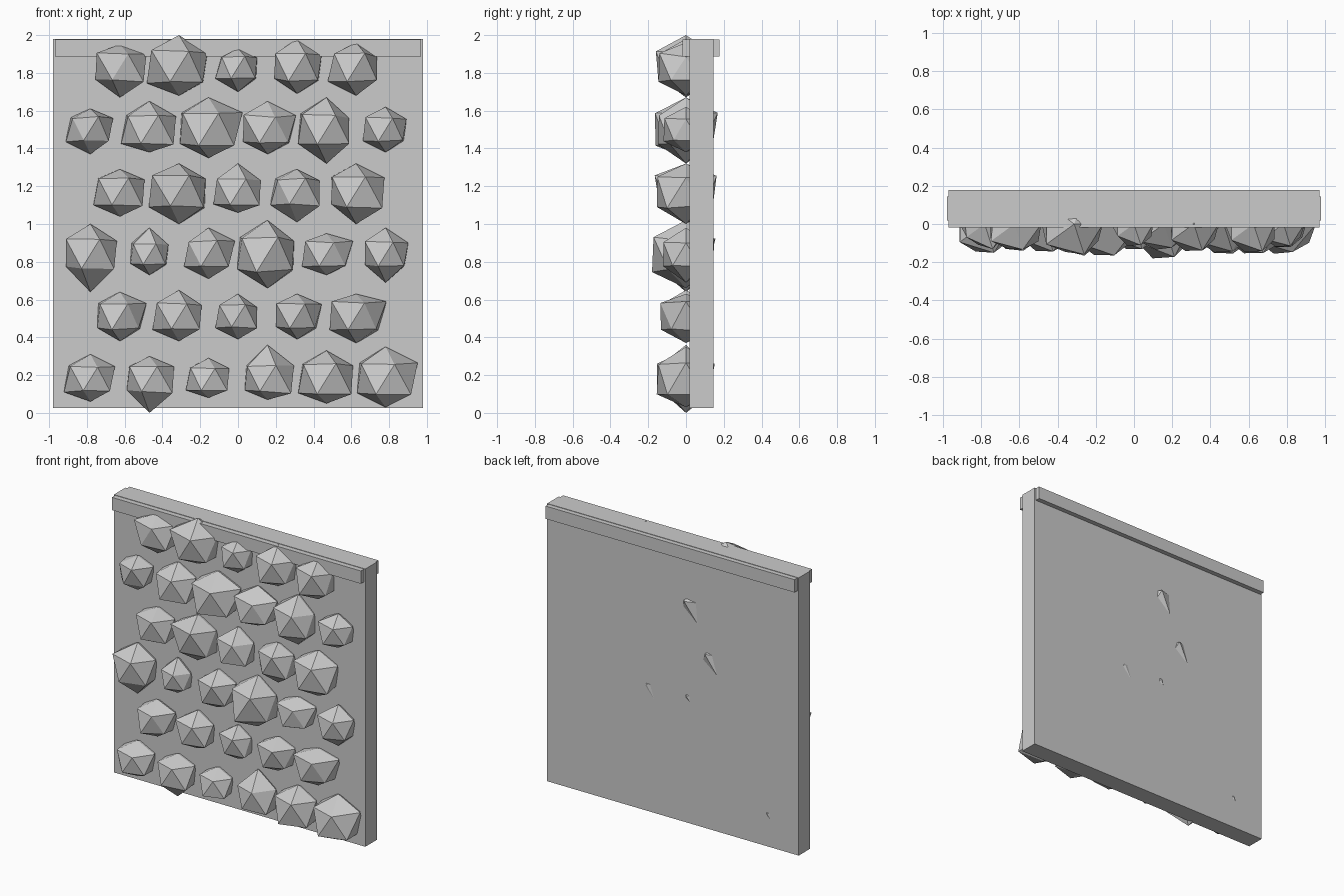
import bpy, bmesh, random
from mathutils import Vector

if "Cube" in bpy.data.objects:
    bpy.data.objects.remove(bpy.data.objects["Cube"])

random.seed(4)


def box(name, x, y, z):
    """Axis-aligned box from (min, max) ranges."""
    bm = bmesh.new()
    bmesh.ops.create_cube(bm, size=1)
    for v in bm.verts:
        v.co = Vector([(a + b) / 2 + c * (b - a) for c, (a, b) in zip(v.co, (x, y, z))])
    finish(name, bm)


def finish(name, bm):
    mesh = bpy.data.meshes.new(name)
    bm.to_mesh(mesh)
    bm.free()
    ob = bpy.data.objects.new(name, mesh)
    bpy.context.collection.objects.link(ob)
    return ob


def stone(name, x, z, reach, tip):
    """Uneven icosahedron; reach = left, right, up, down in hundredths."""
    left, right, up, down = (r / 100 for r in reach)
    size = ((left + right) / 0.9 + up + down) / 4
    bm = bmesh.new()
    bmesh.ops.create_icosphere(bm, subdivisions=1, radius=1)
    for v in bm.verts:
        c = v.co.copy()
        if c.z > 0.9:
            f = up
        elif c.z < -0.9:
            f = down
        elif abs(c.x) > 0.85:
            f = (right if c.x > 0 else left) / abs(c.x)
        else:
            f = size * random.uniform(0.98, 1.22)
            f = min(f, (right if c.x > 0 else left) / abs(c.x))
            if c.y > 0:
                f = min(f, 0.142 / c.y)
            if tip and c.y > 0.8 and c.z > 0:
                f = tip / c.y
        v.co = c * f
    finish(name, bm).location = (x, 0, z)


# Wall slab and the top rail that overhangs it front and back
box("wall_slab", (-0.979, 0.979), (0.018, 0.145), (0.025, 1.98))
box("top_rail", (-0.969, 0.969), (-0.018, 0.178), (1.887, 1.977))

# Stones in staggered rows, bottom to top
rows = [
    "14 13 13 12, 12 13 12 18, 12 11 11 10, 12 14 18 11, 15 14 15 13, 15 17 17 15",
    "12 14 13 13, 14 12 14 13, 12 10 12 12, 11 13 12 12, 14 16 12 14",
    "13 14 16 20, 10 10 14 11, 13 14 14 13, 16 14 18 18, 13 14 11 11, 11 12 14 15",
    "14 13 12 13, 16 14 15 17, 13 12 15 11, 14 12 12 16, 13 15 15 17",
    "13 12 11 13, 15 14 15 12, 15 18 17 15, 13 15 15 13, 15 12 17 18, 12 11 12 12",
    "13 14 12 16, 17 15 17 15, 12 10 10 13, 12 13 15 14, 15 11 13 15",
]
# Stones whose tips pierce the back of the slab
tips = {(0, 0): 0.152, (2, 2): 0.156, (2, 3): 0.15, (3, 1): 0.162, (4, 2): 0.168}
for r, row in enumerate(rows):
    cells = row.split(",")
    for c, cell in enumerate(cells):
        x = (c - (len(cells) - 1) / 2) * 0.3125
        stone(f"stone_{r}_{c}", x, 0.18 + 0.33 * r,
              [int(n) for n in cell.split()], tips.get((r, c)))
